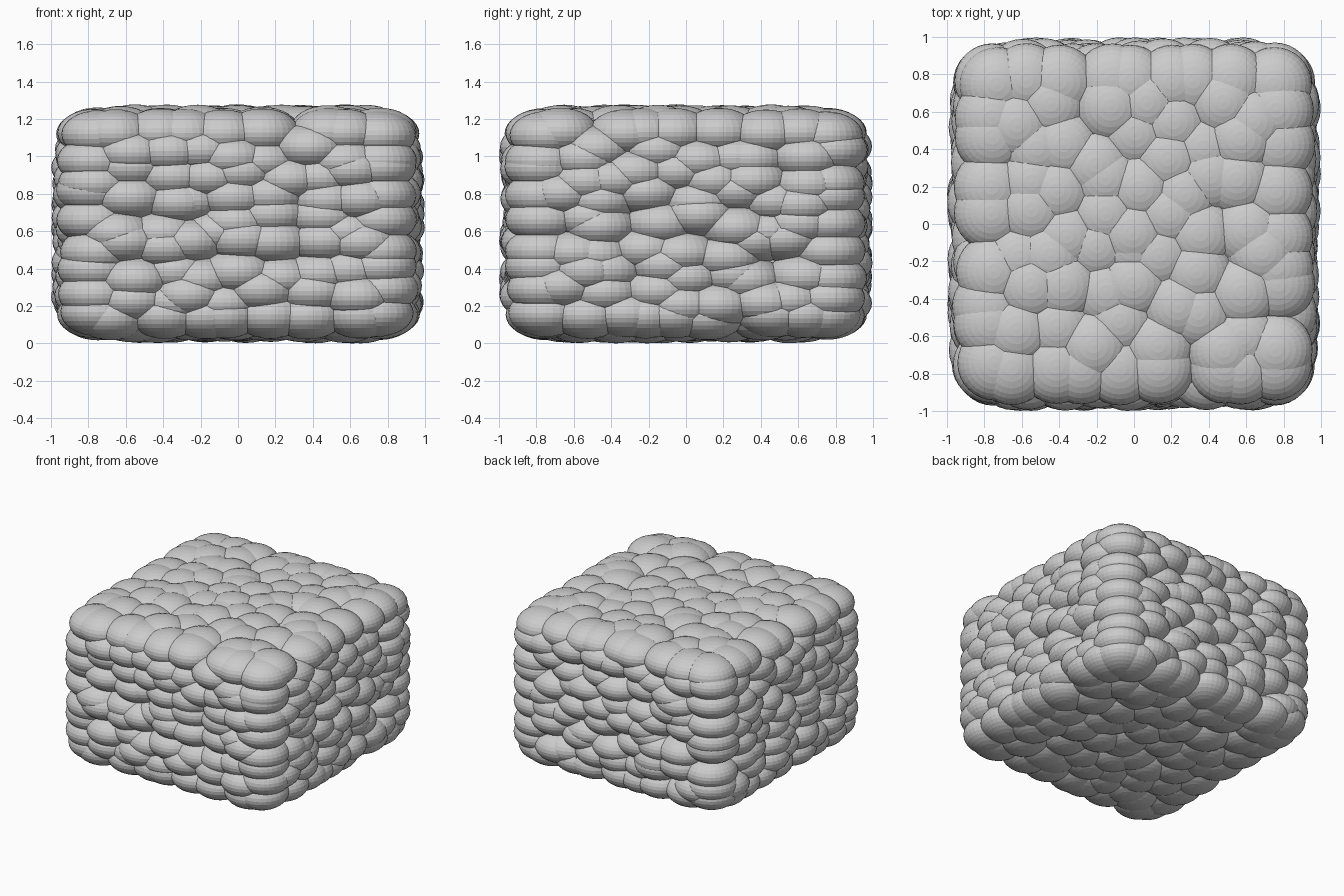
import bpy, bmesh, random
from mathutils import Vector, kdtree

if "Cube" in bpy.data.objects:
    bpy.data.objects.remove(bpy.data.objects["Cube"])

random.seed(11)
N = 9                       # pebbles along each edge
R = 0.2                     # pebble radius before vertical squash
SQUASH = 0.64               # block is a squashed cube
HALF = 1.0 - R
STEP = 2 * HALF / (N - 1)
ROUND = 0.13                # rounding of the block's edges and corners
CORE = HALF - 0.1           # anything deeper than this is never seen


def place(i):
    """Jittered coordinate: small depth variation on faces, larger along them."""
    if i in (0, N - 1):
        return (HALF - random.uniform(0.0, 0.035)) * (1 if i else -1)
    return -HALF + i * STEP + random.uniform(-0.085, 0.085)


def rounded(p):
    """Pull a centre in to the rounded edges of the block."""
    lim = HALF - ROUND
    inner = Vector([max(-lim, min(lim, c)) for c in p])
    off = p - inner
    if off.length > ROUND:
        off *= ROUND / off.length
    return inner + off


# One pebble, used for every copy
bm = bmesh.new()
bmesh.ops.create_uvsphere(bm, u_segments=32, v_segments=16, radius=R)
bm.verts.index_update()
ball_verts = [v.co.copy() for v in bm.verts]
ball_faces = [[v.index for v in f.verts] for f in bm.faces]
bm.free()

# Pebble centres over all six sides
centres = []
for i in range(N):
    for j in range(N):
        for k in range(N):
            if any(v in (0, N - 1) for v in (i, j, k)):
                centres.append(rounded(Vector((place(i), place(j), place(k)))))
tree = kdtree.KDTree(len(centres))
for n, c in enumerate(centres):
    tree.insert(c, n)
tree.balance()

# Keep only the outer part of each pebble
verts, faces = [], []
for c in centres:
    near = [centres[n] for _, n, _ in tree.find_range(c, 2 * R) if centres[n] is not c]
    pts = [v + c for v in ball_verts]
    buried = [max(map(abs, p)) < CORE
              or any((p - q).length_squared < (R * 0.999) ** 2 for q in near)
              for p in pts]
    index = {}
    for f in ball_faces:
        if all(buried[n] for n in f):
            continue
        for n in f:
            if n not in index:
                index[n] = len(verts)
                p = pts[n]
                verts.append((p.x, p.y, (p.z + 1.0) * SQUASH))
        faces.append([index[n] for n in f])

mesh = bpy.data.meshes.new("pebble_shell")
mesh.from_pydata(verts, [], faces)
mesh.update()
obj = bpy.data.objects.new("pebble_shell", mesh)
bpy.context.collection.objects.link(obj)
